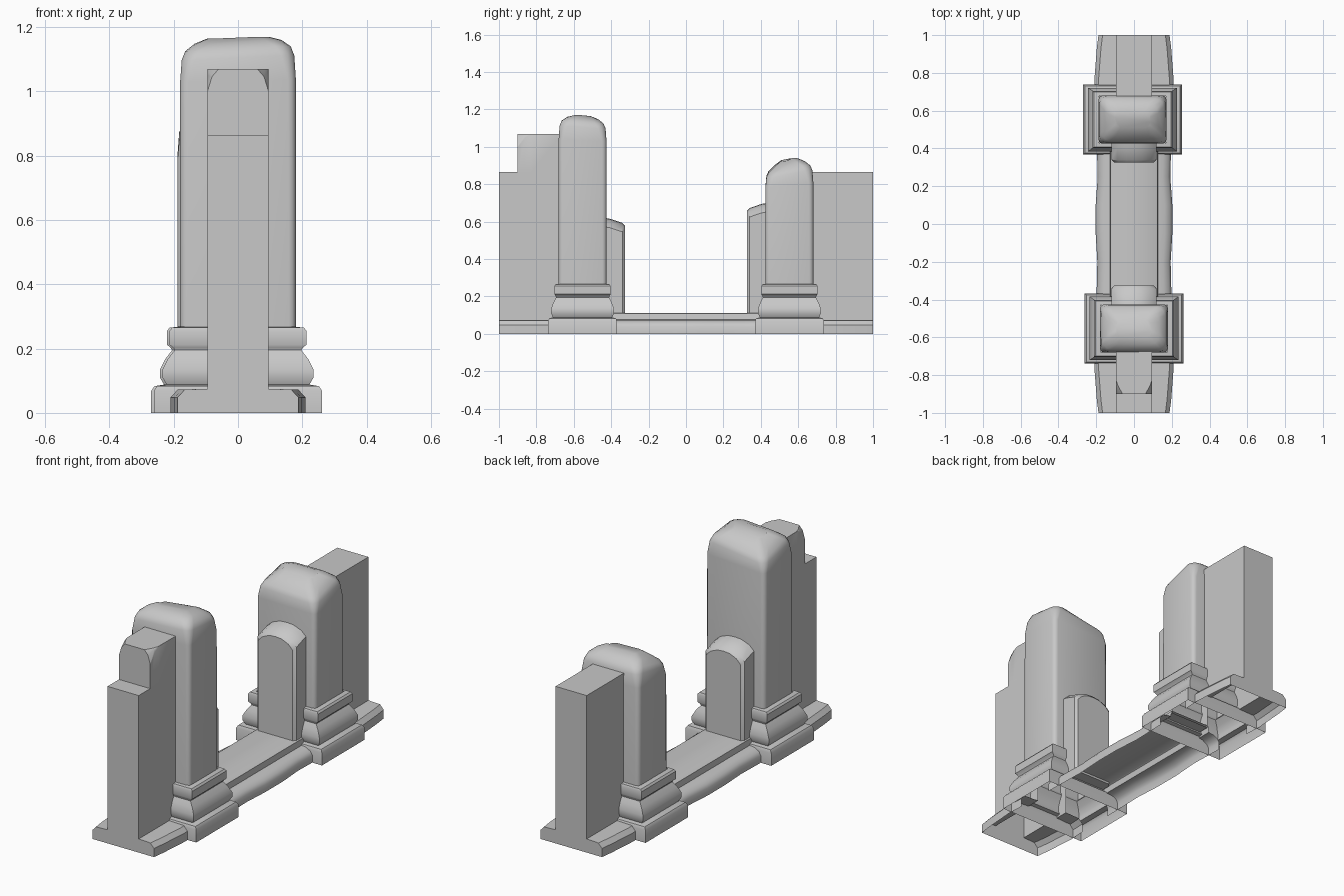
import bpy, bmesh, math

if "Cube" in bpy.data.objects:
    bpy.data.objects.remove(bpy.data.objects["Cube"], do_unlink=True)

stone = bpy.data.materials.new("grey stone")
stone.use_nodes = True
GREY = (0.58, 0.58, 0.58, 1)
stone.diffuse_color = GREY
stone.node_tree.nodes["Principled BSDF"].inputs["Base Color"].default_value = GREY


def loft(name, rings, closed=True, start=False, end=False, angle=35):
    """Skin matching point rings, with optional end caps."""
    bm = bmesh.new()
    loops = [[bm.verts.new(p) for p in ring] for ring in rings]
    n = len(rings[0])
    for a, b in zip(loops, loops[1:]):
        for i in range(n if closed else n - 1):
            j = (i + 1) % n
            bm.faces.new((a[i], a[j], b[j], b[i]))
    if start:
        bm.faces.new(loops[0])
    if end:
        bm.faces.new(loops[-1])
    bmesh.ops.recalc_face_normals(bm, faces=bm.faces)
    # Open shells: the highest faces must look upward
    bm.normal_update()
    top = max(bm.faces, key=lambda f: f.calc_center_median().z + abs(f.normal.z))
    if top.normal.z < 0:
        bmesh.ops.reverse_faces(bm, faces=bm.faces)
    me = bpy.data.meshes.new(name)
    bm.to_mesh(me)
    bm.free()
    me.materials.append(stone)
    me.polygons.foreach_set("use_smooth", [True] * len(me.polygons))
    me.set_sharp_from_angle(angle=math.radians(angle))
    ob = bpy.data.objects.new(name, me)
    bpy.context.collection.objects.link(ob)
    return ob


def section(half, y):
    """Mirror a half profile of (x, z) points at depth y."""
    pts = half + [(-x, z) for x, z in reversed(half) if x > 0]
    return [(x, y, z) for x, z in pts]


def rect(cx, cy, hx, hy, z):
    return [(cx + sx * hx, cy + sy * hy, z)
            for sx, sy in ((1, 1), (-1, 1), (-1, -1), (1, -1))]


def rounded(cx, cy, hx, hy, z, r, drops, weight):
    """Rounded rectangle ring; drops lower the four corners."""
    pts = []
    for k, (sx, sy) in enumerate(((1, 1), (-1, 1), (-1, -1), (1, -1))):
        for t in range(4):
            a = math.radians(90 * k + 30 * t)
            pts.append((cx + sx * (hx - r) + r * math.cos(a),
                        cy + sy * (hy - r) + r * math.sin(a),
                        z - drops[k] * weight))
    return pts


def pillar(name, cx, cy, top, drops):
    # Moulded base: plinth, bulge and collar as (half width, half depth, height)
    base = [(.262, .185, 0), (.262, .185, .068), (.252, .178, .083),
            (.222, .158, .088), (.235, .168, .11), (.235, .168, .135),
            (.218, .156, .168), (.197, .142, .195), (.202, .144, .203),
            (.213, .15, .212), (.213, .15, .255), (.205, .145, .265),
            (.178, .125, .268)]
    loft(name + "_base", [rect(cx, cy, *b) for b in base])
    # Worn shaft with a rounded top: (inset, depth below top, corner radius, drop weight)
    rings = [rounded(cx, cy, .18, .128, .262, .022, drops, 0)]
    for inset, down, r, w in ((0, .13, .025, .5), (.005, .05, .04, .9),
                              (.016, .02, .045, 1), (.045, .003, .05, .8),
                              (.085, 0, .03, .35)):
        rings.append(rounded(cx, cy, .18 - inset, .128 - inset, top - down, r, drops, w))
    loft(name + "_shaft", rings, end=True, angle=50)


pillar("front_pillar", 0, -.553, 1.175, (.03, .07, .03, .015))
pillar("rear_pillar", -.008, .553, .95, (.03, .03, .06, .07))


def pilaster(name, side, height):
    # Narrow inner pier with an arched, sloping top
    rings = []
    for y, w, drop in ((.45, .118, 0), (.405, .118, .008),
                       (.34, .118, .03), (.326, .105, .045)):
        h = height - drop
        rings.append(section([(w, .1), (w, h - .045), (w * .75, h - .018),
                              (w * .35, h), (0, h + .003)], side * y))
    loft(name, rings, end=True)


pilaster("front_pilaster", -1, .62)
pilaster("rear_pilaster", 1, .70)

# End walls standing on a wider worn footing, open underneath
for name, side in (("front_wall", -1), ("rear_wall", 1)):
    rings = []
    for y, w in ((1, .188), (.93, .197), (.76, .21), (.66, .205)):
        rings.append(section([(w, 0), (w, .048), (w - .022, .072), (.095, .075),
                              (.095, .865)], side * y))
    loft(name, rings, closed=False, start=True)

# Upper block of the front wall with chipped outer corners
block = []
for y, cut, low in ((-.9, .035, .07), (-.86, .012, .02), (-.83, .001, .001), (-.66, .001, .001)):
    block.append(section([(.095, .86), (.095, 1.07 - low), (.095 - cut * .4, 1.07 - low * .35),
                          (.095 - cut, 1.07)], y))
loft("front_wall_upper_block", block, closed=False, start=True, angle=25)

# Worn threshold course with its raised curb
rings = []
for y, w in ((-.45, .2), (-.2, .194), (-.05, .203), (.1, .203), (.25, .192), (.45, .198)):
    rings.append(section([(w, 0), (w, .04), (w - .012, .06), (w - .04, .073),
                          (.128, .076), (.124, .108), (.118, .112)], y))
loft("threshold", rings, closed=False)
